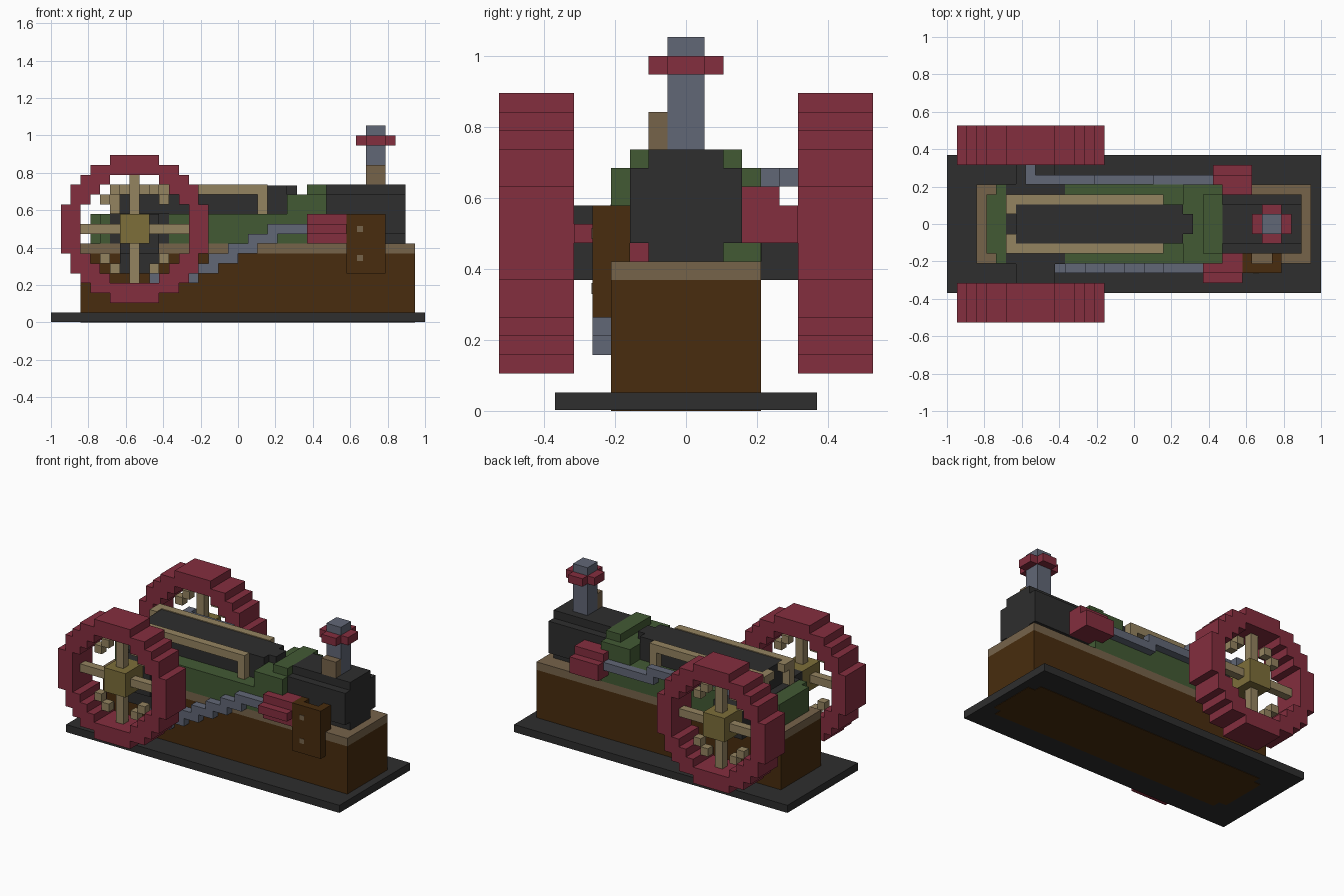
import bpy, bmesh
from mathutils import Matrix, Vector

if "Cube" in bpy.data.objects:
    bpy.data.objects.remove(bpy.data.objects["Cube"])

U = 1 / 19  # one block


def material(name, rgb):
    lin = [((c / 255 + 0.055) / 1.055) ** 2.4 for c in rgb] + [1]
    m = bpy.data.materials.new(name)
    m.use_nodes = True
    m.diffuse_color = lin
    m.node_tree.nodes["Principled BSDF"].inputs["Base Color"].default_value = lin
    return m


RED = material("dark red", (132, 46, 62))
STEEL = material("blue grey", (97, 103, 118))
IRON = material("charcoal", (46, 46, 46))
GREEN = material("green", (66, 90, 52))
TAN = material("pale tan", (148, 131, 96))
TRIM = material("dull tan", (118, 99, 74))
BROWN = material("dark brown", (72, 44, 14))
BRASS = material("olive brass", (125, 110, 58))


def blocks(name, mat, boxes):
    """One object from boxes given as (x0, x1, y0, y1, z0, z1) in blocks."""
    bm = bmesh.new()
    for x0, x1, y0, y1, z0, z1 in boxes:
        size = Vector((x1 - x0, y1 - y0, z1 - z0)) * U
        mid = Vector((x0 + x1, y0 + y1, z0 + z1)) * U / 2
        bmesh.ops.create_cube(bm, size=1, matrix=Matrix.Translation(mid) @ Matrix.Diagonal((*size, 1)))
    mesh = bpy.data.meshes.new(name)
    bm.to_mesh(mesh)
    bm.free()
    mesh.materials.append(mat)
    ob = bpy.data.objects.new(name, mesh)
    bpy.context.collection.objects.link(ob)
    return ob


def sided(y0, y1, s):
    return tuple(sorted((y0 * s, y1 * s)))


# Base, plinth and its trim
blocks("base_plate", IRON, [(-19, 19, -7, 7, 0.05, 1)])
blocks("plinth", BROWN, [(-16, 18, -4, 4, 0.5, 7), (-15, 17, -4, 4, 0, 0.5), (-16, 18, -3, 3, 0, 0.5)])
blocks("plinth_trim", TRIM, [(-16, 18, -4, 4, 7, 8)])

# Engine bed and stepped arch
blocks("engine_bed", GREEN, [(-15, -14, -3, 3, 8, 11), (-14, 5, -4, 4, 8, 11),
                             (5, 9, -4, 4, 8, 13), (7, 9, -3, 3, 13, 14)])
blocks("centre_beam", IRON, [(-12, 5, -2, 2, 11, 13.9), (5, 6, -1, 1, 13, 13.9)])

# Cylinder block with stepped octagonal section
blocks("cylinder_block", IRON, [(9, 17, -3, 3, 9, 13), (9, 17, -2, 2, 8, 14)])

# Axle bearings and front crank web
blocks("axle_bearing", IRON, [(-13, -7, -4.05, 4.05, 8, 11.05), (-12, -8, -6, 6, 7, 11)])
blocks("front_crank", IRON, [(-12, -8, -5, -4, 5, 7)])

for s, side in ((-1, "right"), (1, "left")):
    # Flywheel rim: stepped disc with a stepped round hole
    rim = []
    for k in range(-7, 8):
        a = abs(k)
        outer = 7.5 if a < 3 else {3: 6.5, 4: 6.5, 5: 5.5, 6: 4.5, 7: 2.5}[a]
        inner = 5.5 if a < 3 else {3: 4.5, 4: 3.5, 5: 2.5}.get(a, 0)
        y = sided(6, 10, s)
        z = (9 + k, 10 + k)
        if inner:
            rim += [(-10.5 - outer, -10.5 - inner, *y, *z), (-10.5 + inner, -10.5 + outer, *y, *z)]
        else:
            rim.append((-10.5 - outer, -10.5 + outer, *y, *z))
    blocks(side + "_flywheel_rim", RED, rim)

    # Spokes, loose spoke studs and hub
    y = sided(7.5, 8.5, s)
    spokes = [(-11, -10, *y, 4, 15), (-16, -5, *y, 9, 10)]
    for dx, dz in ((3, 3), (2, 4)):
        for i in (-1, 1):
            for j in (-1, 1):
                x, z = -11 + i * dx, 9 + j * dz
                spokes.append((x, x + 1, *y, z, z + 1))
    blocks(side + "_flywheel_spokes", TAN, spokes)
    blocks(side + "_flywheel_hub", BRASS, [(-12, -9, *sided(6, 9.5, s), 8, 11)])

    # Guide rail with end posts
    y = sided(2, 3, s)
    blocks(side + "_guide_rail", TAN, [(-13, 3, *y, 13, 14), (2, 3, *y, 11, 13), (-13, -12, *y, 11, 13),
                                       (-13, -12, *sided(1, 2, s), 13, 14)])

# Connecting rods climbing in steps
steps = [(-9, -6, 3), (-7, -4, 4), (-5, -2, 5), (-3, 0, 6), (-1, 2, 7), (1, 4, 8), (3, 7, 9)]
rod = [(x0, x1, -5, -4, z, z + 1) for x0, x1, z in steps]
blocks("right_connecting_rod", STEEL, rod + [(-9, -8, -5, -4, 4, 5)])
blocks("left_connecting_rod", STEEL, [(-11, -10, 4, 6, 12, 13), (-11, -4, 4, 5, 12, 13),
                                      (-5, 2, 4, 5, 11, 12), (1, 8, 4, 5, 10, 11)])

# Crossheads
blocks("right_crosshead", RED, [(7, 11, -6, -3, 9, 10), (7, 11, -5, -3, 8, 11), (9, 11, -3, -2, 8, 9)])
blocks("left_crosshead", RED, [(8, 12, 3, 6, 9, 11), (8, 12, 3, 5, 9, 12)])

# Side bracket with rivets
blocks("side_bracket", BROWN, [(11, 15, -5, -4, 5, 11), (11, 12, -4, -3, 8, 11), (14, 15, -4, -3, 8, 11)])
blocks("bracket_rivets", TRIM, [(12.1, 12.7, -5.05, -5, z, z + 0.6) for z in (6.25, 9.2)])

# Chimney, collar and the block beside it
blocks("chimney", STEEL, [(13, 15, -1, 1, 14, 20)])
blocks("chimney_collar", RED, [(12, 16, -1, 1, 18, 19), (13, 15, -2, 2, 18, 19)])
blocks("valve_block", TRIM, [(13, 15, -2, -1, 14, 16)])
